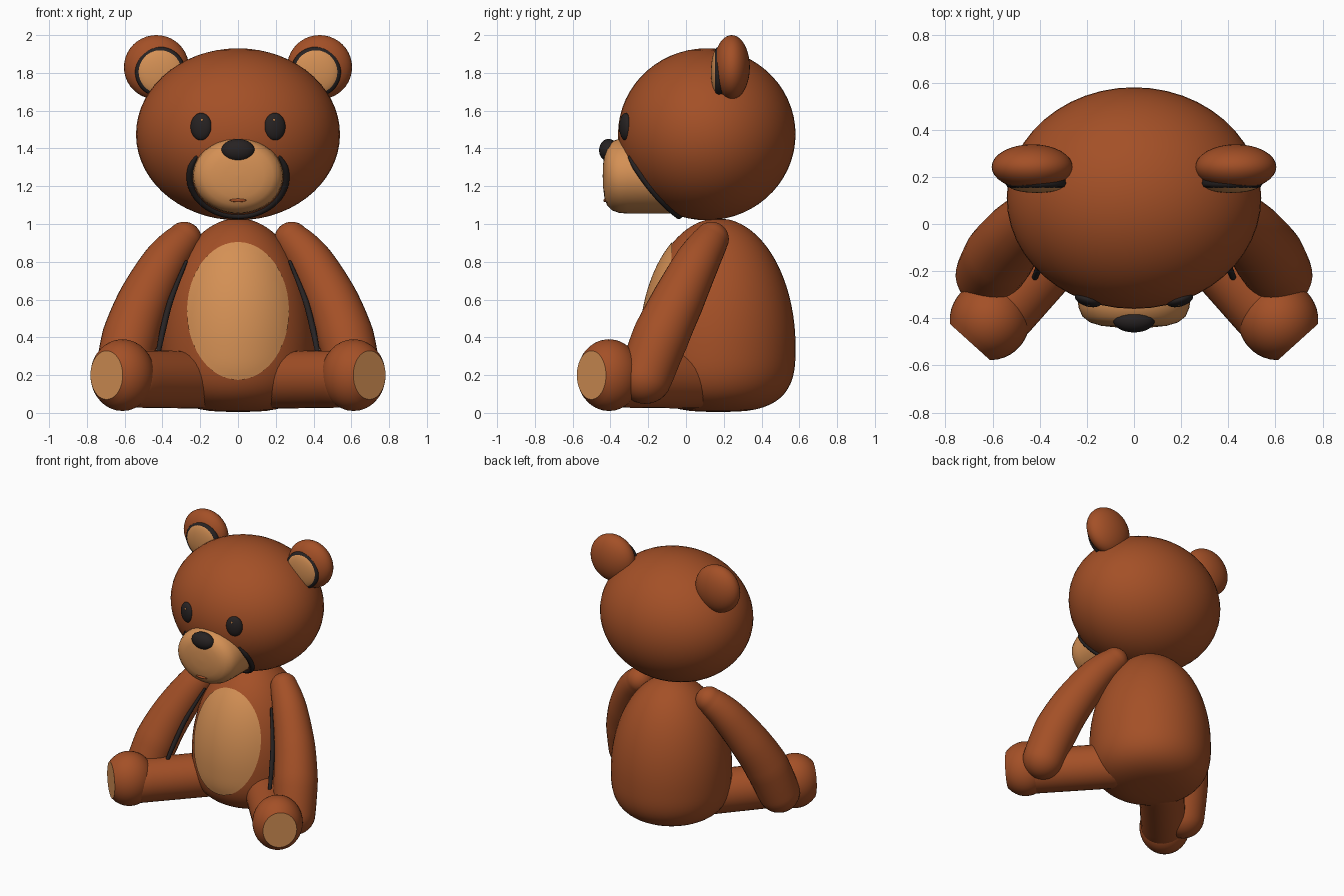
import bpy, bmesh, math
from mathutils import Vector, Matrix

if "Cube" in bpy.data.objects:
    bpy.data.objects.remove(bpy.data.objects["Cube"])


def material(name, rgb):
    m = bpy.data.materials.new(name)
    m.diffuse_color = (*rgb, 1)
    m.use_nodes = True
    m.node_tree.nodes["Principled BSDF"].inputs["Base Color"].default_value = m.diffuse_color
    return m


BROWN = material("brown fur", (0.37, 0.08, 0.02))
TAN = material("tan fur", (0.66, 0.28, 0.09))
BLACK = material("soft black", (0.02, 0.016, 0.016))
SIDES = (("left", 1), ("right", -1))


def finish(name, bm, mats, closed=True):
    if closed:
        bmesh.ops.recalc_face_normals(bm, faces=bm.faces)
    me = bpy.data.meshes.new(name)
    bm.to_mesh(me)
    bm.free()
    for m in mats:
        me.materials.append(m)
    me.shade_smooth()
    me.set_sharp_from_angle(angle=math.radians(40))
    ob = bpy.data.objects.new(name, me)
    bpy.context.collection.objects.link(ob)
    return ob


def skin(name, rings, mats, end_mat=0):
    """Join rings of points into a closed surface."""
    bm = bmesh.new()
    vs = [[bm.verts.new(p) for p in ring] for ring in rings]
    n = len(vs[0])
    for a, b in zip(vs, vs[1:]):
        for i in range(n):
            j = (i + 1) % n
            bm.faces.new((a[i], a[j], b[j], b[i]))
    bm.faces.new(vs[0])
    bm.faces.new(vs[-1]).material_index = end_mat
    return finish(name, bm, mats)


def revolve(name, profile, origin, ax, ay, az, mats, end_mat=0, n=40):
    """Profile of (radius, height) turned about az, with ax and ay as radii."""
    o, ax, ay, az = map(Vector, (origin, ax, ay, az))
    rings = []
    for r, h in profile:
        r = max(r, 0.0005)
        rings.append([o + az * h + (ax * math.cos(t) + ay * math.sin(t)) * r
                      for t in (math.tau * i / n for i in range(n))])
    return skin(name, rings, mats, end_mat)


def tube(name, pts, radii, mat, n=24, steps=6):
    """Smooth tube through points, with round ends."""
    P = [Vector(p) for p in pts]
    path = []
    for i in range(len(P) - 1):
        p0, p1, p2, p3 = P[max(i - 1, 0)], P[i], P[i + 1], P[min(i + 2, len(P) - 1)]
        for k in range(steps):
            t = k / steps
            q = 0.5 * (2 * p1 + (p2 - p0) * t + (2 * p0 - 5 * p1 + 4 * p2 - p3) * t * t
                       + (3 * p1 - p0 - 3 * p2 + p3) * t ** 3)
            path.append((q, radii[i] + (radii[i + 1] - radii[i]) * t))
    path.append((P[-1], radii[-1]))
    last = len(path) - 1
    stations = []
    for i, (q, r) in enumerate(path):
        d = (path[min(i + 1, last)][0] - path[max(i - 1, 0)][0]).normalized()
        caps = [k * math.pi / 16 for k in range(1, 9)]
        if i == 0:
            stations += [(q - d * r * math.sin(a), r * math.cos(a), d) for a in reversed(caps)]
        stations.append((q, r, d))
        if i == last:
            stations += [(q + d * r * math.sin(a), r * math.cos(a), d) for a in caps]
    rings = []
    for q, r, d in stations:
        u = d.cross(Vector((0, 1, 0))).normalized()
        v = d.cross(u)
        r = max(r, 0.0003)
        rings.append([q + (u * math.cos(t) + v * math.sin(t)) * r
                      for t in (math.tau * i / n for i in range(n))])
    return skin(name, rings, [mat])


def ball(name, loc, radii, mat, turn=0, n=32):
    bm = bmesh.new()
    m = Matrix.Translation(loc) @ Matrix.Rotation(turn, 4, 'Z') @ Matrix.Diagonal((*radii, 1))
    bmesh.ops.create_uvsphere(bm, u_segments=n, v_segments=n * 5 // 8, radius=1, matrix=m)
    return finish(name, bm, [mat])


# Body: egg shape with a flatter base
BODY_Y = 0.17


def body_radius(z):
    if z > 0.35:
        return 0.41 * max(0, 1 - ((z - 0.35) / 0.68) ** 2) ** 0.5
    return 0.41 * max(0, 1 - ((0.35 - z) / 0.345) ** 3) ** (1 / 3)


heights = [0.515 - 0.51 * math.cos(math.pi * i / 40) for i in range(41)]
heights[-1] = 1.03
revolve("body", [(body_radius(z), z) for z in heights], (0, BODY_Y, 0),
        (1, 0, 0), (0, 1, 0), (0, 0, 1), [BROWN], n=48)

# Belly patch: oval plate lying on the body
bm = bmesh.new()
N = 48
grid = []
for k in range(13):
    f = max(k / 12, 0.01)
    ring = []
    for i in range(N):
        a = math.tau * i / N
        x, z = 0.27 * f * math.cos(a), 0.54 + 0.365 * f * math.sin(a)
        y = BODY_Y - math.sqrt(max(0, body_radius(z) ** 2 - x * x)) - 0.007
        ring.append(bm.verts.new((x, y, z)))
    grid.append(ring)
bm.faces.new(grid[0])
for a, b in zip(grid, grid[1:]):
    for i in range(N):
        j = (i + 1) % N
        bm.faces.new((a[i], b[i], b[j], a[j]))
bm.normal_update()
bmesh.ops.reverse_faces(bm, faces=[f for f in bm.faces if f.normal.y > 0])
finish("belly_patch", bm, [TAN], closed=False)

# Head, muzzle, nose and mouth
HEAD, HEAD_R = Vector((0, 0.11, 1.475)), Vector((0.54, 0.47, 0.455))
ball("head", HEAD, HEAD_R, BROWN, n=48)
revolve("muzzle", [(0.2, 0.05), (0.2, 0.2), (0.2, 0.31), (0.196, 0.355), (0.182, 0.393),
                   (0.155, 0.418), (0.115, 0.432), (0.06, 0.439), (0, 0.441)],
        (0, 0, 1.255), (1.2, 0, 0), (0, 0, 1), (0, -1, 0), [TAN])
ball("nose", (0, -0.41, 1.39), (0.088, 0.05, 0.06), BLACK)
ball("mouth", (0, -0.428, 1.125), (0.045, 0.01, 0.009), BROWN, n=16)

# Dark seam under the muzzle, following the head
seam = []
for i in range(17):
    a = math.radians(-210 + 240 * i / 16)
    x, z = 0.256 * math.cos(a), 1.25 + 0.207 * math.sin(a)
    f = 1 - (x / HEAD_R.x) ** 2 - ((z - HEAD.z) / HEAD_R.z) ** 2
    seam.append((x, HEAD.y - HEAD_R.y * math.sqrt(max(0, f)), z))
tube("muzzle_seam", seam, [0.008] + [0.017] * 15 + [0.008], BLACK, n=12, steps=3)

for side, s in SIDES:
    # Eyes with a small glint
    ball(f"eye_{side}", (s * 0.195, -0.32, 1.515), (0.058, 0.03, 0.073), BLACK, turn=s * 0.3)
    ball(f"eye_glint_{side}", (s * 0.19, -0.345, 1.55), (0.008, 0.006, 0.008), TAN, n=8)

    # Ears with lining and dark rim
    ball(f"ear_{side}", (s * 0.432, 0.242, 1.83), (0.172, 0.096, 0.17), BROWN)
    ball(f"ear_lining_{side}", (s * 0.412, 0.168, 1.805), (0.125, 0.036, 0.125), TAN)
    revolve(f"ear_rim_{side}", [(0.11, 0.018), (0.126, 0.012), (0.133, 0.0), (0.13, -0.02),
                                (0.1, -0.03)],
            (s * 0.412, 0.17, 1.805), (1, 0, 0), (0, 0, 1), (0, -1, 0), [BLACK])

    # Arms and their inner seams
    tube(f"arm_{side}", [(s * 0.285, 0.135, 0.92), (s * 0.385, 0.06, 0.8), (s * 0.495, -0.04, 0.6),
                         (s * 0.57, -0.135, 0.4), (s * 0.615, -0.215, 0.19)],
         [0.092, 0.118, 0.138, 0.15, 0.142], BROWN, n=32)
    tube(f"arm_seam_{side}", [(s * 0.275, 0.0, 0.8), (s * 0.355, -0.1, 0.6),
                              (s * 0.395, -0.17, 0.45), (s * 0.42, -0.225, 0.33)],
         [0.008, 0.015, 0.016, 0.013], BLACK, n=12)

    # Legs and feet, splayed outwards, with flat tan soles
    axis = Vector((s * 0.67, -0.742, 0))
    tube(f"leg_{side}", [(s * 0.21, 0.035, 0.175), (s * 0.56, -0.36, 0.18)],
         [0.152, 0.152], BROWN, n=32)
    profile = []
    for i in range(19):
        h = -0.17 + 0.295 * (1 - math.cos(math.pi / 2 * i / 18))
        profile.append((math.sqrt(max(0, 1 - (h / 0.17) ** 2)), h))
    revolve(f"foot_{side}", profile, (s * 0.612, -0.408, 0.2),
            (s * 0.742 * 0.17, 0.67 * 0.17, 0), (0, 0, 0.19), axis, [BROWN, TAN], end_mat=1)
